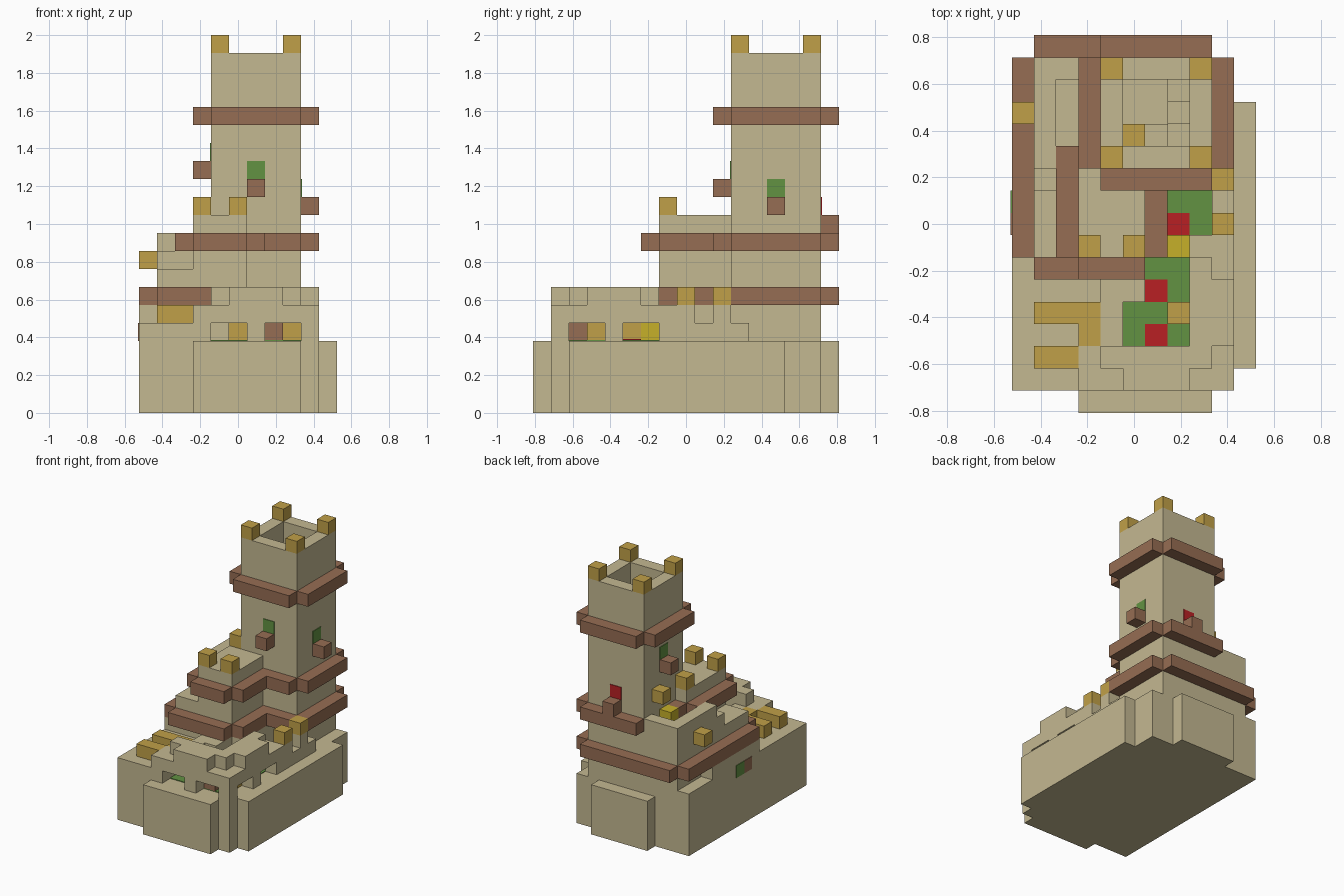
import bpy
import bmesh
from mathutils import Vector

if "Cube" in bpy.data.objects:
    bpy.data.objects.remove(bpy.data.objects["Cube"], do_unlink=True)

UNIT = 2 / 21
ORIGIN = Vector((5.5, 8.5, 0))


def linear(byte):
    value = byte / 255
    return value / 12.92 if value <= 0.04045 else ((value + 0.055) / 1.055) ** 2.4


def material(name, red, green, blue):
    mat = bpy.data.materials.new(name)
    mat.use_nodes = True
    colour = (linear(red), linear(green), linear(blue), 1)
    mat.diffuse_color = colour
    shader = mat.node_tree.nodes["Principled BSDF"]
    shader.inputs["Base Color"].default_value = colour
    shader.inputs["Roughness"].default_value = 0.9
    return mat


STONE = material("sandstone", 196, 184, 145)
WOOD = material("brown_wood", 150, 109, 83)
GOLD = material("ochre_gold", 192, 160, 72)
GRASS = material("leaf_green", 98, 146, 66)
RED = material("flower_red", 184, 32, 36)
YELLOW = material("bright_yellow", 198, 176, 42)


def box(name, mat, low, high):
    """One block from its low to its high corner, in grid units."""
    low, high = Vector(low), Vector(high)
    bm = bmesh.new()
    bmesh.ops.create_cube(bm, size=1)
    for vert in bm.verts:
        pos = [high[i] if vert.co[i] > 0 else low[i] for i in range(3)]
        vert.co = (Vector(pos) - ORIGIN) * UNIT
    mesh = bpy.data.meshes.new(name)
    bm.to_mesh(mesh)
    bm.free()
    mesh.materials.append(mat)
    obj = bpy.data.objects.new(name, mesh)
    bpy.context.collection.objects.link(obj)
    return obj


def cubes(name, mat, *cells):
    for cell in cells:
        box(name, mat, cell, Vector(cell) + Vector((1, 1, 1)))


def ring(name, mat, x0, x1, y0, y1, z, sides="front back left right"):
    """Ledge of single blocks around a rectangle, with open corners."""
    spans = {
        "front": ((x0, y0 - 1, z), (x1, y0, z + 1)),
        "back": ((x0, y1, z), (x1, y1 + 1, z + 1)),
        "right": ((x0 - 1, y0, z), (x0, y1, z + 1)),
        "left": ((x1, y0, z), (x1 + 1, y1, z + 1)),
    }
    for side in sides.split():
        box(name + "_" + side, mat, *spans[side])


# Base with its thin outer buttresses
box("base", STONE, (0, 1, 0), (10, 16, 4))
box("front_buttress", STONE, (3, 0, 0), (9, 1, 4))
box("left_buttress", STONE, (10, 2, 0), (11, 14, 4))
box("back_buttress", STONE, (3, 16, 0), (8, 17, 4))
box("right_forecourt", STONE, (0, 1, 4), (4, 7, 5))
box("right_ledge", STONE, (0, 7, 4), (1, 16, 5))
box("right_ledge_step", STONE, (0, 7, 5), (1, 13, 6))

# Stepped terraces
box("lower_terrace", STONE, (1, 7, 4), (6, 16, 8))
box("back_infill", STONE, (6, 11, 4), (9, 16, 8))
box("upper_terrace", STONE, (3, 7, 8), (6, 12, 11))
box("right_parapet", STONE, (1, 11, 8), (2, 16, 10))
box("back_parapet", STONE, (2, 15, 8), (4, 16, 10))
box("parapet_step", STONE, (1, 10, 8), (2, 11, 9))
box("stair_landing", STONE, (2, 10, 8), (4, 15, 9))

# Tower shell, inner floor and stairs
box("tower_front_wall", STONE, (4, 11, 8), (9, 12, 20))
box("tower_back_wall", STONE, (4, 15, 8), (9, 16, 20))
box("tower_right_wall", STONE, (4, 12, 8), (5, 15, 20))
box("tower_left_wall", STONE, (8, 12, 8), (9, 15, 20))
box("tower_floor", STONE, (5, 12, 8), (8, 15, 15))
for i, (x, y) in enumerate(((7, 14), (7, 13), (7, 12), (6, 12))):
    box("inner_stair", STONE, (x, y, 15), (x + 1, y + 1, 17 - i * 0.4))
cubes("inner_torch", GOLD, (5, 12, 15))
for x in (4, 8):
    for y in (11, 15):
        cubes("tower_merlon", GOLD, (x, y, 20))

# Windows climb the tower, each above a wooden sill
T = 0.05
box("front_window", GRASS, (6, 11 - T, 13), (7, 11, 14))
box("left_window", GRASS, (9, 13, 12), (9 + T, 14, 13))
box("right_window", GRASS, (4 - T, 13, 14), (4, 14, 15))
box("back_window", RED, (6, 16, 11), (7, 16 + T, 12))
cubes("window_sill", WOOD, (6, 10, 12), (9, 13, 11), (3, 13, 13), (6, 16, 10))

# Wooden ledges
ring("top_ledge", WOOD, 4, 9, 11, 16, 16)
ring("middle_tower_ledge", WOOD, 4, 9, 11, 16, 9, "back left")
box("middle_front_ledge", WOOD, (6, 10, 9), (9, 11, 10))
box("middle_right_ledge", WOOD, (3, 12, 9), (4, 13, 10))
ring("middle_terrace_ledge", WOOD, 3, 6, 7, 12, 9, "front right")
box("middle_left_ledge", WOOD, (6, 7, 9), (7, 10, 10))
ring("low_ledge", WOOD, 1, 6, 7, 16, 6, "front right")
box("low_left_ledge", WOOD, (6, 7, 6), (7, 10, 7))
box("low_tower_ledge", WOOD, (6, 10, 6), (9, 11, 7))
ring("low_back_ledge", WOOD, 1, 9, 11, 16, 6, "back left")

# Terrace merlons and torches
cubes("terrace_merlon", GOLD, (3, 7, 11), (5, 7, 11), (3, 11, 11))
cubes("wall_torch", GOLD, (3, 14, 11), (0, 13, 8))
cubes("gate_torch", GOLD, (9, 8, 6), (9, 10, 6))
cubes("terrace_lamp", YELLOW, (3, 13, 9))

# Courtyard walls: posts with openings between them, under a lintel
for x0, x1 in ((3, 4), (6, 7), (9, 10)):
    box("front_post", STONE, (x0, 1, 4), (x1, 2, 5))
for y0, y1 in ((4, 5), (7, 11)):
    box("left_post", STONE, (9, y0, 4), (10, y1, 5))
box("front_lintel", STONE, (3, 1, 5), (10, 3, 6))
box("left_lintel", STONE, (9, 3, 5), (10, 9, 6))
box("left_lintel_end", STONE, (9, 10, 5), (10, 11, 6))
box("left_wall_end", STONE, (9, 11, 4), (10, 12, 5))
box("inner_left_lintel", STONE, (8, 3, 5), (9, 8, 6))
box("courtyard_right_wall", STONE, (4, 3, 4), (5, 7, 6))
box("courtyard_back_roof", STONE, (5, 5, 5), (6, 7, 6))
box("courtyard_back_wall", STONE, (6, 7, 4), (7, 11, 6))

# Raised roof rim with stepped corners
box("front_rim", STONE, (5, 1, 6), (8, 2, 7))
box("front_inner_rim", STONE, (4, 2, 6), (9, 3, 7))
box("left_inner_rim", STONE, (8, 3, 6), (9, 7, 7))
box("left_rim", STONE, (9, 3, 6), (10, 6, 7))

# Garden
box("garden_lawn", GRASS, (4, 2, 4), (9, 11, 4 + T))
for x, y in ((6, 3), (6, 5), (7, 8)):
    box("flower_bed", RED, (x, y, 4), (x + 1, y + 1, 4 + 2 * T))
cubes("garden_bench", WOOD, (7, 2, 4))
cubes("garden_block", GOLD, (8, 3, 4), (7, 4, 4), (5, 5, 4))
cubes("garden_lamp", YELLOW, (5, 6, 4), (7, 7, 4))

# Forecourt battlements and the small planter on the right side
box("front_battlement", GOLD, (1, 2, 5), (3, 3, 6))
box("rear_battlement", GOLD, (1, 4, 5), (4, 5, 6))
cubes("corner_battlement", GOLD, (3, 3, 5))
box("side_plant", GRASS, (-T, 9, 4), (0, 10, 5))
box("side_planter", WOOD, (-T, 8, 4), (0, 9, 5))
